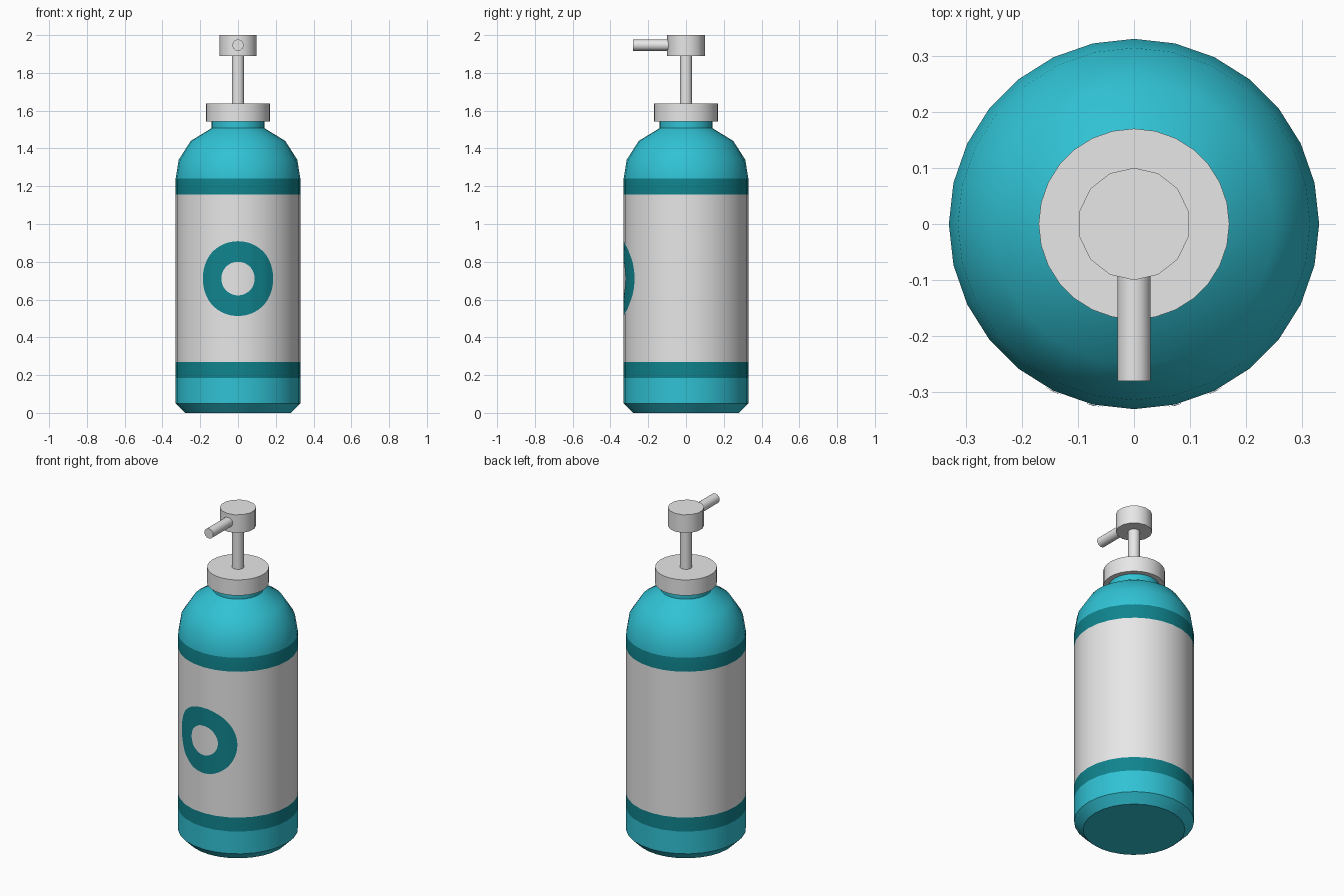
import bpy, bmesh, math
from math import sin, cos, pi

if "Cube" in bpy.data.objects:
    bpy.data.objects.remove(bpy.data.objects["Cube"])

SIDES, R = 28, 0.33


def material(name, rgb):
    m = bpy.data.materials.new(name)
    m.diffuse_color = (*rgb, 1)
    m.use_nodes = True
    m.node_tree.nodes["Principled BSDF"].inputs["Base Color"].default_value = m.diffuse_color
    return m


TEAL = material("bright teal", (0.03, 0.54, 0.66))
DARK = material("dark teal", (0.005, 0.23, 0.27))
GREY = material("light grey", (0.8, 0.8, 0.8))


def finish(name, bm, mats, recalc=True):
    if recalc:
        bmesh.ops.recalc_face_normals(bm, faces=bm.faces)
    me = bpy.data.meshes.new(name)
    bm.to_mesh(me)
    bm.free()
    for m in mats:
        me.materials.append(m)
    ob = bpy.data.objects.new(name, me)
    bpy.context.collection.objects.link(ob)
    bpy.ops.object.select_all(action='DESELECT')
    ob.select_set(True)
    bpy.context.view_layer.objects.active = ob
    bpy.ops.object.shade_smooth_by_angle(angle=math.radians(32))
    return ob


def lathe(name, profile, sides, mats, rule=None):
    """Spin a (radius, z) profile round z and cap both ends."""
    bm = bmesh.new()
    rings = [[bm.verts.new((r * sin(2 * pi * i / sides), r * cos(2 * pi * i / sides), z))
              for i in range(sides)] for r, z in profile]
    for a, b in zip(rings, rings[1:]):
        for i in range(sides):
            j = (i + 1) % sides
            bm.faces.new((a[i], a[j], b[j], b[i]))
    bm.faces.new(rings[0])
    bm.faces.new(rings[-1])
    if rule:
        for f in bm.faces:
            f.material_index = rule(f.calc_center_median().z)
    return finish(name, bm, mats)


# bottle with label and bands coloured by height
def band(z):
    if 0.27 < z < 1.155:
        return 2
    return 1 if 0.185 < z < 1.24 else 0


lathe("bottle", [(0.28, 0), (R, 0.05), (R, 0.185), (R, 0.27), (R, 1.155), (R, 1.24),
                 (0.314, 1.34), (0.25, 1.44), (0.14, 1.507), (0.14, 1.55)],
      SIDES, [TEAL, DARK, GREY], band)

# pump parts
lathe("collar", [(0.17, 1.543), (0.17, 1.638)], SIDES, [GREY])
lathe("pump_stem", [(0.033, 1.63), (0.033, 1.90)], 14, [GREY])
lathe("pump_head", [(0.1, 1.89), (0.1, 2.0)], 14, [GREY])
spout = lathe("spout", [(0.03, 0.05), (0.03, 0.28)], 14, [GREY])
spout.rotation_euler = (pi / 2, 0, 0)
spout.location = (0, 0, 1.947)

# painted ring: a thin sheet wrapped on the faceted bottle front
bm = bmesh.new()
N, RADII, step = 64, 8, 2 * pi / SIDES
rows = []
for k in range(RADII + 1):
    rad = 0.089 + (0.198 - 0.089) * k / RADII
    row = []
    for i in range(N):
        t = 2 * pi * i / N
        a = rad * cos(t) / R
        local = a % step - step / 2
        d = R * cos(step / 2) / cos(local) + 0.002
        row.append(bm.verts.new((d * sin(a), -d * cos(a), 0.711 + rad * sin(t))))
    rows.append(row)
for a, b in zip(rows, rows[1:]):
    for i in range(N):
        j = (i + 1) % N
        bm.faces.new((a[i], b[i], b[j], a[j]))
finish("label_ring", bm, [DARK], recalc=False)
